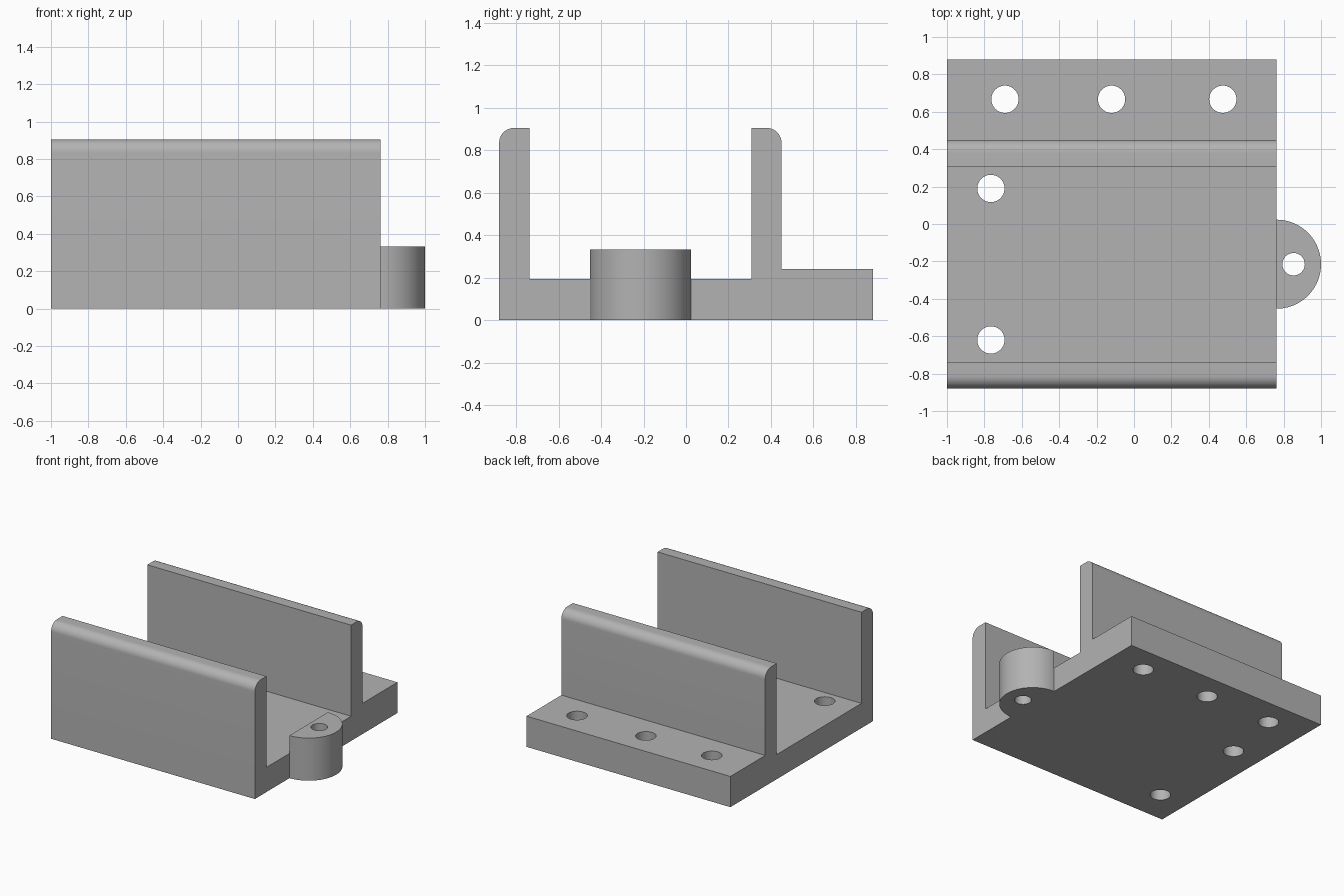
import bpy, bmesh, math

cube = bpy.data.objects.get("Cube")
if cube:
    bpy.data.objects.remove(cube)

grey = bpy.data.materials.new("plain grey")
grey.use_nodes = True
colour = (0.45, 0.45, 0.45, 1)
grey.diffuse_color = colour
grey.node_tree.nodes["Principled BSDF"].inputs["Base Color"].default_value = colour

LEFT, RIGHT, DEPTH = -1.0, 0.762, 0.88
FLOOR, LEDGE, TOP = 0.193, 0.24, 0.905
BOSS_Y, BOSS_R, BOSS_H = -0.215, 0.238, 0.333
ROUND = 0.07


def arc(cx, cy, r, start, end, steps):
    angles = [math.radians(start + (end - start) * i / steps) for i in range(steps + 1)]
    return [(cx + r * math.cos(a), cy + r * math.sin(a)) for a in angles]


def extrude(name, points, direction):
    """Solid made by sweeping a closed outline of 3D points."""
    bm = bmesh.new()
    face = bm.faces.new([bm.verts.new(p) for p in points])
    swept = bmesh.ops.extrude_face_region(bm, geom=[face])["geom"]
    bmesh.ops.translate(bm, vec=direction,
                        verts=[v for v in swept if isinstance(v, bmesh.types.BMVert)])
    bmesh.ops.recalc_face_normals(bm, faces=bm.faces)
    mesh = bpy.data.meshes.new(name)
    bm.to_mesh(mesh)
    bm.free()
    mesh.materials.append(grey)
    obj = bpy.data.objects.new(name, mesh)
    bpy.context.collection.objects.link(obj)
    return obj


# Channel bracket: constant section with two rounded walls and a rear ledge
section = [(-DEPTH, 0), (DEPTH, 0), (DEPTH, LEDGE), (0.45, LEDGE)]
section += arc(0.45 - ROUND, TOP - ROUND, ROUND, 0, 90, 12)
section += [(0.308, TOP), (0.308, FLOOR), (-0.738, FLOOR), (-0.738, TOP)]
section += arc(ROUND - DEPTH, TOP - ROUND, ROUND, 90, 180, 12)
bracket = extrude("channel_bracket", [(LEFT, y, z) for y, z in section],
                  (RIGHT - LEFT, 0, 0))

# Half-round side lug
lug = extrude("side_lug", [(x, y, 0) for x, y in arc(RIGHT, BOSS_Y, BOSS_R, -90, 90, 48)],
              (0, 0, BOSS_H))


def modify(obj, cutter, operation):
    mod = obj.modifiers.new(operation.lower(), "BOOLEAN")
    mod.operation = operation
    mod.solver = "EXACT"
    mod.object = cutter
    bpy.ops.object.select_all(action="DESELECT")
    obj.select_set(True)
    bpy.context.view_layer.objects.active = obj
    bpy.ops.object.modifier_apply(modifier=mod.name)
    bpy.data.objects.remove(cutter)


modify(bracket, lug, "UNION")

# Screw holes: ledge row, floor pair and lug pin hole
holes = [(x, 0.667, 0.073) for x in (-0.69, -0.12, 0.475)]
holes += [(-0.765, y, 0.073) for y in (0.19, -0.62)]
holes.append((0.853, BOSS_Y, 0.06))
for x, y, r in holes:
    ring = arc(x, y, r, 0, 360, 40)[:-1]
    cutter = extrude("hole_cutter", [(px, py, -0.1) for px, py in ring], (0, 0, 0.6))
    cutter.hide_render = True
    modify(bracket, cutter, "DIFFERENCE")

bpy.ops.object.shade_smooth_by_angle(angle=math.radians(30))
